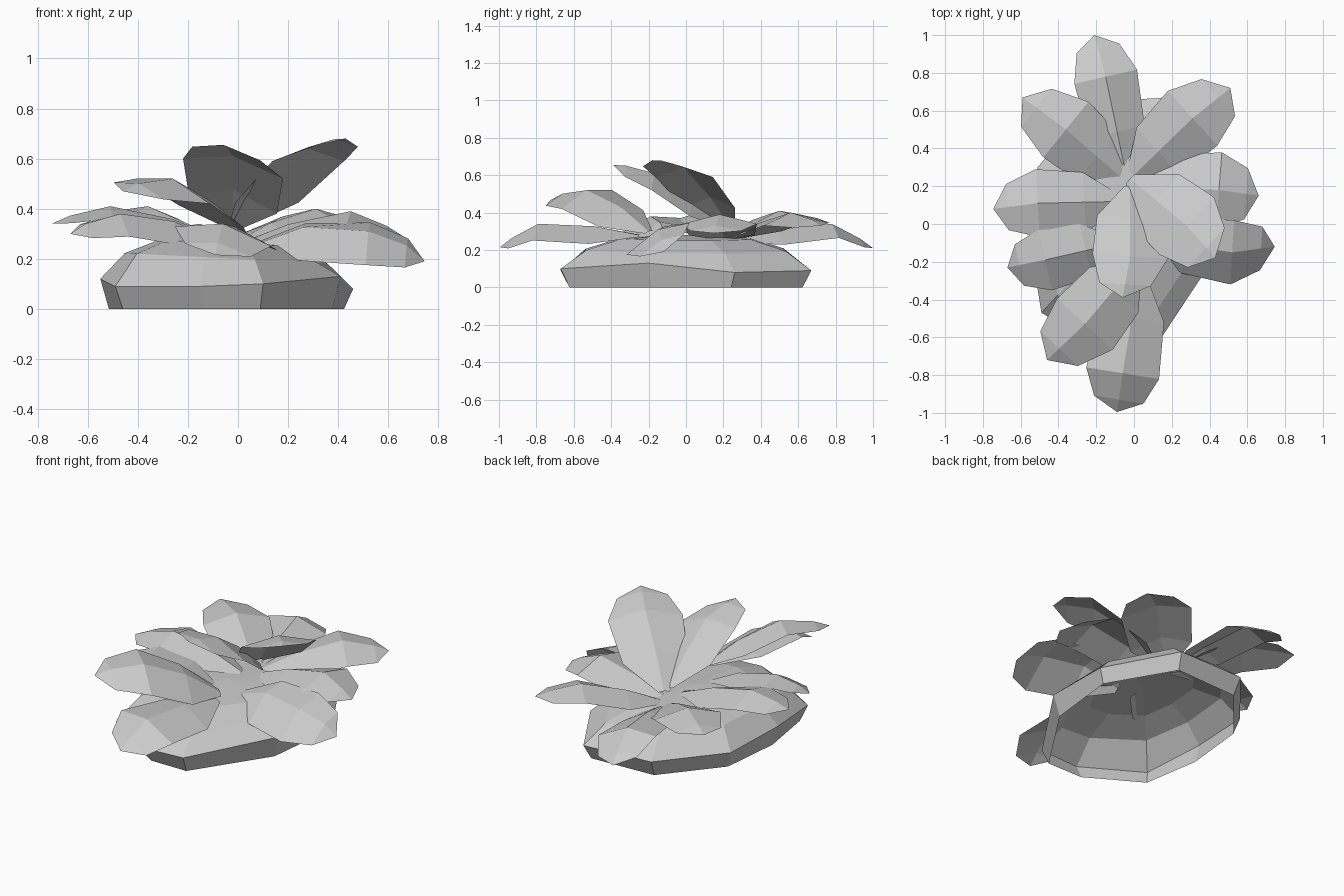
import bpy
from mathutils import Vector

if "Cube" in bpy.data.objects:
    bpy.data.objects.remove(bpy.data.objects["Cube"])


def make_object(name, verts, faces):
    mesh = bpy.data.meshes.new(name)
    mesh.from_pydata([tuple(v) for v in verts], [], faces)
    mesh.update()
    obj = bpy.data.objects.new(name, mesh)
    bpy.context.collection.objects.link(obj)
    return obj


# Soil mound: open-bottomed faceted dome lofted from one irregular rim
rim = [(-.49, -.47, .09), (-.15, -.67, .09), (.10, -.67, .10), (.41, -.20, .13),
       (.46, .26, .08), (.22, .67, .09), (-.22, .65, .10), (-.51, .30, .10), (-.55, -.10, .12)]
n = len(rim)
centre = Vector((-.06, 0))
verts = []
for scale, height in ((.93, 0), (1, None), (.80, .20), (.52, .26)):
    for x, y, z in rim:
        p = centre + (Vector((x, y)) - centre) * scale
        h = z if height is None else height
        if height:
            h -= .05 * p.x          # the mound leans slightly towards the right
        verts.append((p.x, p.y, h))
faces = [(r * n + i, r * n + (i + 1) % n, (r + 1) * n + (i + 1) % n, (r + 1) * n + i)
         for r in range(3) for i in range(n)]
verts.append((centre.x, centre.y, .28))
faces += [(3 * n + i, 3 * n + (i + 1) % n, 4 * n) for i in range(n)]
make_object("soil_mound", verts, faces)


# Leaf: arched strip creased along its midrib, with a blunt pointed tip
def leaf(name, base, mid, tip, half, roll=0.0, lift=.02):
    b, m, t = Vector(base), Vector(mid), Vector(tip)
    along = t - b
    side = Vector((along.y, -along.x, 0)).normalized()   # right-hand side seen from the base
    side.z = roll
    stations = [(b, .15, .005),
                (b.lerp(m, .45) + Vector((0, 0, lift)), .88, .06),
                (m, 1, .05),
                (m.lerp(t, .68) + Vector((0, 0, lift * .5)), .68, .03)]
    vs, fs = [], []
    for p, w, drop in stations:
        d = Vector((0, 0, drop))
        vs += [p - side * half * w - d, p, p + side * half * w - d]
    for r in range(3):
        for c in range(2):
            a = r * 3 + c
            fs.append((a, a + 1, a + 4, a + 3))
    vs.append(t)
    fs += [(9, 10, 12), (10, 11, 12)]
    # wind faces so that the upper side is the front
    make_object(name, vs, [f[::-1] for f in fs])


# base, middle and tip of each leaf, half width, sideways roll, lift of the inner part
leaves = {
    "leaf_back": ((-.04, .25, .25), (-.15, .78, .34), (-.21, 1.0, .21), .17, -.15, .02),
    "leaf_back_left": ((-.06, .24, .26), (-.36, .50, .41), (-.59, .67, .37), .19, 0, .01),
    "leaf_back_right": ((-.02, .24, .26), (.31, .56, .40), (.51, .72, .33), .195, -.1, .02),
    "leaf_right": ((.00, .20, .26), (.45, .18, .39), (.66, .15, .29), .20, 0, .02),
    "leaf_front_right": ((.05, -.08, .25), (.52, -.15, .31), (.745, -.12, .19), .17, -.5, .05),
    "leaf_front": ((.03, -.25, .28), (-.06, -.79, .34), (-.09, -.995, .215), .195, .2, .02),
    "leaf_front_left": ((.02, -.20, .30), (-.26, -.53, .52), (-.46, -.72, .47), .20, .25, .03),
    "leaf_left_low": ((-.08, -.10, .27), (-.47, -.19, .38), (-.67, -.23, .30), .165, .25, .03),
    "leaf_left_high": ((-.06, .12, .28), (-.51, .11, .41), (-.745, .08, .34), .18, 0, .02),
    "leaf_upright_front": ((-.02, .20, .33), (-.02, -.17, .61), (-.06, -.39, .655), .20, .2, .02),
    "leaf_upright_right": ((-.02, .24, .32), (.28, -.01, .64), (.43, -.18, .68), .21, 0, .02),
}
for name, spec in leaves.items():
    leaf(name, *spec)
